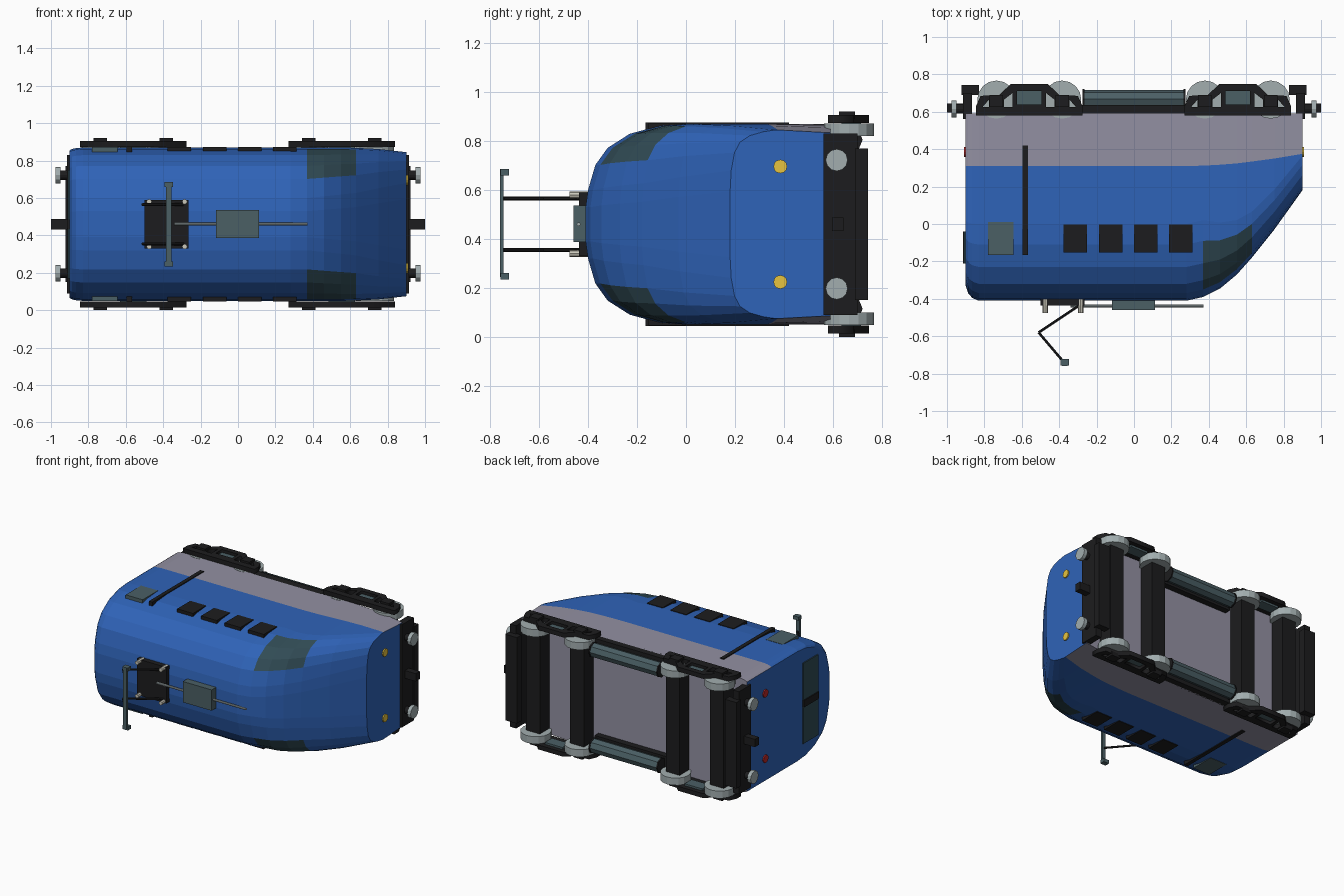
import bpy, bmesh
from mathutils import Vector

if "Cube" in bpy.data.objects:
    bpy.data.objects.remove(bpy.data.objects["Cube"])

CZ = 0.46  # lateral centre line (the engine lies on its side, roof towards -y)


def mat(name, *rgb):
    m = bpy.data.materials.new(name)
    m.diffuse_color = (*rgb, 1)
    m.use_nodes = True
    m.node_tree.nodes["Principled BSDF"].inputs["Base Color"].default_value = m.diffuse_color
    return m


BLUE = mat("blue_paint", 0.028, 0.125, 0.48)
LILAC = mat("grey_paint", 0.29, 0.28, 0.36)
BLACK = mat("black_metal", 0.012, 0.012, 0.013)
TEAL = mat("slate", 0.07, 0.115, 0.13)
GLASS = mat("tinted_glass", 0.03, 0.07, 0.09)
STEEL = mat("steel", 0.36, 0.42, 0.43)
CREAM = mat("cream", 0.6, 0.58, 0.5)
YELLOW = mat("yellow_lamp", 0.8, 0.55, 0.05)
RED = mat("red_lamp", 0.5, 0.02, 0.02)


def finish(name, bm, *mats):
    bmesh.ops.recalc_face_normals(bm, faces=bm.faces[:])
    me = bpy.data.meshes.new(name)
    bm.to_mesh(me)
    bm.free()
    for m in mats:
        me.materials.append(m)
    ob = bpy.data.objects.new(name, me)
    bpy.context.collection.objects.link(ob)
    return ob


def box(name, x, y, z, m):
    bm = bmesh.new()
    bmesh.ops.create_cube(bm, size=1)
    for v in bm.verts:
        v.co = [(r[0] + r[1]) / 2 + c * (r[1] - r[0]) for r, c in zip((x, y, z), v.co)]
    return finish(name, bm, m)


def rod(name, a, b, r, m, sides=12):
    a, b = Vector(a), Vector(b)
    bm = bmesh.new()
    bmesh.ops.create_cone(bm, cap_ends=True, segments=sides, radius1=r, radius2=r, depth=(b - a).length)
    rot = (b - a).to_track_quat('Z', 'Y')
    for v in bm.verts:
        v.co = rot @ v.co + (a + b) / 2
    return finish(name, bm, m)


def side_box(name, x, y, w, m):
    """Box on both flanks, w = distance range from the centre line."""
    for s, tag in ((1, "left"), (-1, "right")):
        box(f"{name}_{tag}", x, y, sorted((CZ + s * w[0], CZ + s * w[1])), m)


# Body shell: lofted cross sections (x, roof y, half width, shoulder scale, boxiness, stripe y)
stations = [(-.9, -.33, .395, .85, 0, .31), (-.887, -.37, .402, .92, 0, .31),
            (-.865, -.395, .407, .97, 0, .31), (-.83, -.41, .41, 1, 0, .31),
            (.28, -.41, .41, 1, 0, .31), (.37, -.39, .41, 1, 0, .312),
            (.46, -.345, .41, .86, .1, .317), (.55, -.27, .41, .71, .2, .324),
            (.63, -.18, .408, .6, .3, .334), (.75, -.03, .402, .52, .6, .35),
            (.9, .18, .385, .45, 1, .375)]
depth = [0, .01, .04, .09, .18, .3, .41]
wide = [.17, .34, .59, .76, .9, .98, 1]
wide_nose = [.35, .57, .76, .87, .94, .98, 1]
bm = bmesh.new()
rings = []
for x, top, w, k, t, stripe in stations:
    half = [(top + d * k, w * (a + (b - a) * t)) for d, a, b in zip(depth, wide, wide_nose)]
    half += [(stripe, w), (.59, w * (1 - .03 * t))]
    loop = half + [(y, -h) for y, h in reversed(half)]
    rings.append([bm.verts.new((x, y, CZ + h)) for y, h in loop])
n = len(rings[0])
for i in range(len(rings) - 1):
    for j in range(n):
        a, b = rings[i], rings[i + 1]
        f = bm.faces.new((a[j], a[(j + 1) % n], b[(j + 1) % n], b[j]))
        row = min(j, n - 2 - j) if j < n - 1 else 0
        if row in (7, 8):
            f.material_index = 1
        elif 5 <= i <= 7 and 2 <= row <= 4 and j < n - 1:
            f.material_index = 2
bm.faces.new(rings[0])
bm.faces.new(rings[-1])
finish("body_shell", bm, BLUE, LILAC, GLASS)

# Side windows, door glass and door strip
for i, x in enumerate((-.315, -.125, .063, .25)):
    side_box(f"side_window_{i}", (x - .063, x + .063), (-.153, -.002), (.37, .414), BLACK)
side_box("door_glass", (-.78, -.645), (-.165, .01), (.37, .412), TEAL)
side_box("door_strip", (-.595, -.567), (-.165, .42), (.37, .416), BLACK)

# Rear windows and centre bar
side_box("rear_window", (-.908, -.89), (-.21, -.04), (.025, .29), GLASS)
box("rear_window_bar", (-.915, -.89), (-.21, -.04), (CZ - .025, CZ + .025), BLACK)

# Lamps, end beams, buffers and couplers at both ends
for s, end, lamp in ((1, "cab", YELLOW), (-1, "rear", RED)):
    def span(a, b):
        return sorted((s * a, s * b))
    box(f"{end}_end_beam", span(.865, .913), (.562, .70), (CZ - .37, CZ + .37), BLACK)
    box(f"{end}_lower_beam", span(.83, .922), (.69, .742), (CZ - .31, CZ + .31), BLACK)
    box(f"{end}_coupler", span(.9, 1), (.597, .643), (CZ - .028, CZ + .028), BLACK)
    for w in (-.262, .262):
        z = CZ + w
        rod(f"{end}_buffer_shaft", (s * .9, .615, z), (s * .955, .615, z), .025, BLACK)
        rod(f"{end}_buffer_head", (s * .95, .615, z), (s * .977, .615, z), .045, STEEL)
        z = CZ + w * .9
        rod(f"{end}_lamp", (s * .88, .385, z), (s * .908, .385, z), .028, lamp)


def side_frame(name, cx, z):
    """Bogie side plate: outline with cut openings, extruded."""
    out = [(-.285, .58), (.285, .58), (.285, .63), (.26, .685), (.16, .69),
           (.10, .748), (-.10, .748), (-.16, .69), (-.26, .685), (-.285, .63)]
    mid = [(-.065, .64), (.065, .64), (.065, .71), (-.065, .71)]
    slot = [(.09, .625), (.135, .625), (.135, .665), (.09, .70)]
    outer = [(.215, .625), (.25, .625), (.215, .665)]
    mirror = lambda pts: [(-x, y) for x, y in pts]
    cu = bpy.data.curves.new(name, 'CURVE')
    cu.dimensions, cu.fill_mode, cu.extrude = '2D', 'BOTH', .016
    for pts in (out, mid, slot, mirror(slot), outer, mirror(outer)):
        sp = cu.splines.new('POLY')
        sp.points.add(len(pts) - 1)
        for p, (x, y) in zip(sp.points, pts):
            p.co = (x, y, 0, 1)
        sp.use_cyclic_u = True
    cu.materials.append(BLACK)
    ob = bpy.data.objects.new(name, cu)
    ob.location = (cx, 0, z)
    bpy.context.collection.objects.link(ob)
    bpy.ops.object.select_all(action='DESELECT')
    ob.select_set(True)
    bpy.context.view_layer.objects.active = ob
    bpy.ops.object.convert(target='MESH')


# Bogies: side frames, wheels, axle boxes and cross beams
for cx, tag in ((-.56, "rear"), (.555, "cab")):
    for s in (-1, 1):
        side_frame(f"{tag}_bogie_frame", cx, CZ + s * .43)
    side_box(f"{tag}_bogie_spring", (cx - .07, cx + .07), (.635, .715), (.40, .425), TEAL)
    for dx in (-.176, .176):
        x = cx + dx
        for s in (-1, 1):
            rod(f"{tag}_wheel", (x, .665, CZ + s * .36), (x, .665, CZ + s * .412), .102, STEEL, 16)
        side_box(f"{tag}_axle_box", (x - .036, x + .036), (.625, .69), (.43, .46), BLACK)
        box(f"{tag}_axle_beam", (x - .055, x + .055), (.585, .70), (CZ - .365, CZ + .365), BLACK)

# Underfloor rails and octagonal tanks
side_box("floor_rail", (-.285, .285), (.58, .635), (.29, .41), BLACK)
for s in (-1, 1):
    z = CZ + s * .345
    rod("side_tank", (-.265, .667, z), (.265, .667, z), .05, TEAL, 8)
    for x in (-.275, .265):
        rod("tank_end_cap", (x, .667, z), (x + .01, .667, z), .054, BLACK, 8)

# Roof cable and equipment box
rod("roof_cable", (-.34, -.438, CZ), (.372, -.438, CZ), .008, STEEL, 8)
box("roof_equipment", (-.118, .112), (-.46, -.4), (CZ - .073, CZ + .077), TEAL)

# Pantograph: base, insulators, folding arms and contact bar
box("pantograph_base", (-.5, -.265), (-.437, -.395), (CZ - .13, CZ + .13), BLACK)
for x in (-.475, -.285):
    for w in (-.12, .12):
        rod("insulator", (x, -.40, CZ + w), (x, -.475, CZ + w), .014, CREAM, 8)
for w in (-.105, .105):
    z = CZ + w
    rod("lower_arm", (-.285, -.43, z), (-.51, -.58, z), .008, BLACK, 6)
    rod("upper_arm", (-.51, -.58, z), (-.37, -.745, z), .008, BLACK, 6)
box("contact_bar", (-.384, -.356), (-.76, -.745), (CZ - .215, CZ + .225), TEAL)
side_box("contact_horn", (-.392, -.348), (-.757, -.722), (.2, .225), TEAL)
